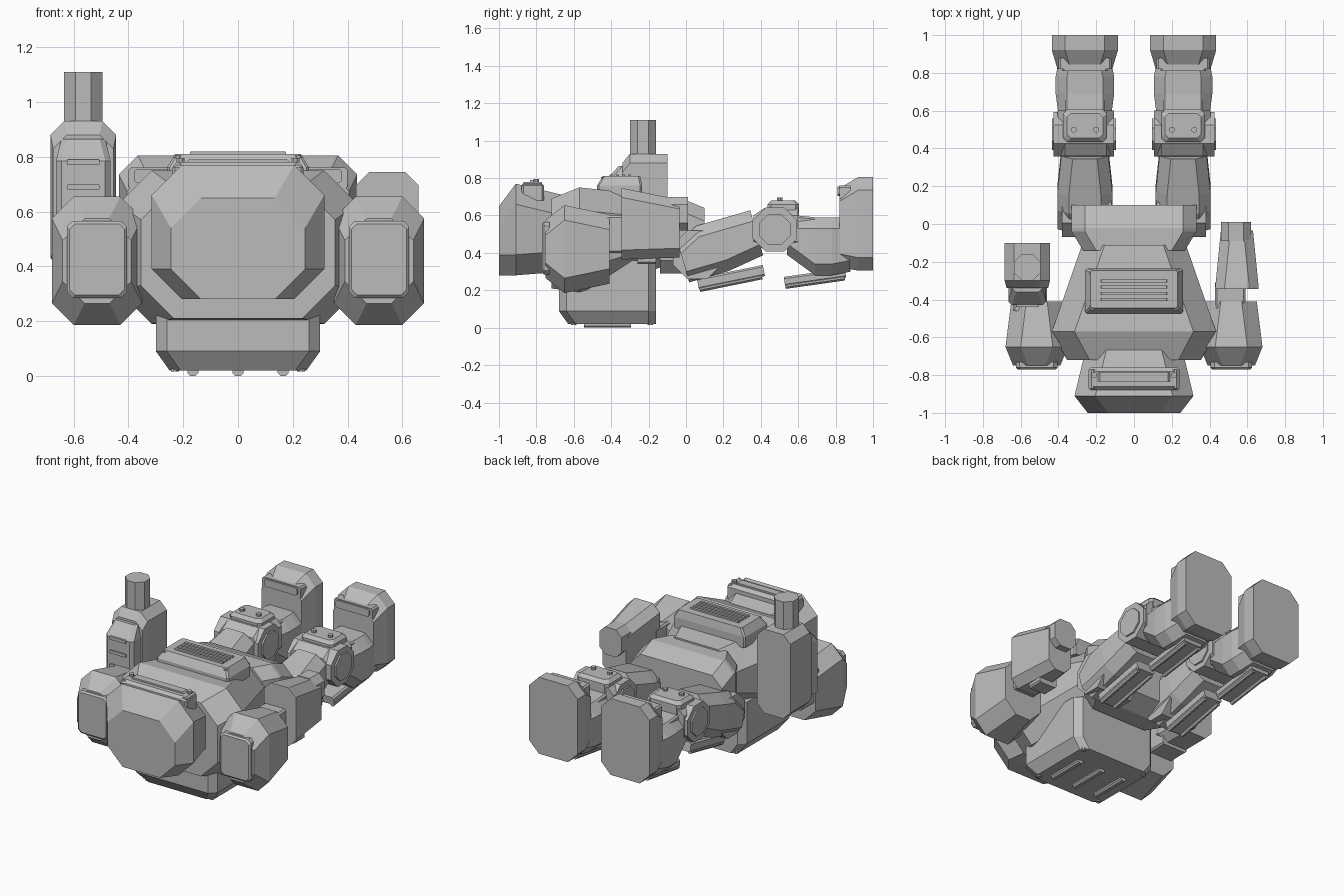
import bpy, bmesh, math
from mathutils import Matrix

default_cube = bpy.data.objects.get("Cube")
if default_cube:
    bpy.data.objects.remove(default_cube, do_unlink=True)

shade = .5
grey = bpy.data.materials.new("plain_grey")
grey.use_nodes = True
grey.diffuse_color = (shade, shade, shade, 1)
grey.node_tree.nodes["Principled BSDF"].inputs["Base Color"].default_value = grey.diffuse_color

LEFT, RIGHT = 1, -1
SIDES = (LEFT, RIGHT)
SQUARE_END = (0, 0, 0, 0)


def finish(name, bm, center, side, tilt=0):
    """Place the part, mirror it to its side and add it to the scene."""
    bm.transform(Matrix.Translation(center) @ Matrix.Rotation(tilt, 4, "X"))
    bmesh.ops.scale(bm, vec=(side, 1, 1), verts=bm.verts)
    bmesh.ops.recalc_face_normals(bm, faces=bm.faces)
    mesh = bpy.data.meshes.new(name)
    bm.to_mesh(mesh)
    bm.free()
    mesh.materials.append(grey)
    bpy.context.collection.objects.link(bpy.data.objects.new(name, mesh))


def chamfered_ring(bm, axis, position, left, right, low, high, cut):
    """Eight-cornered cross-section at one position along the axis."""
    corners = [(left + cut, low), (right - cut, low), (right, low + cut), (right, high - cut),
               (right - cut, high), (left + cut, high), (left, high - cut), (left, low + cut)]
    if axis == "y":
        return [bm.verts.new((across, position, up)) for across, up in corners]
    return [bm.verts.new((across, up, position)) for across, up in corners]


def block(name, center, size, axis="y", chamfer=.01, nose=SQUARE_END, tail=SQUARE_END,
          side=LEFT, tilt=0):
    """Chamfered block; nose and tail taper its ends by (depth, sides, low, high)."""
    bm = bmesh.new()
    width, length, height = (s / 2 for s in size)
    if axis == "z":
        length, height = height, length
    stations = [(-length, nose), (nose[0] - length, SQUARE_END),
                (length - tail[0], SQUARE_END), (length, tail)]
    if not tail[0]:
        stations.pop()
    if not nose[0]:
        stations.pop(0)
    rings = [chamfered_ring(bm, axis, position, inset - width, width - inset,
                            low - height, height - high, chamfer)
             for position, (depth, inset, low, high) in stations]
    for ring, following in zip(rings, rings[1:]):
        for i in range(len(ring)):
            bm.faces.new((ring[i - 1], ring[i], following[i], following[i - 1]))
    bm.faces.new(rings[0])
    bm.faces.new(rings[-1])
    finish(name, bm, center, side, tilt)


def drum(name, center, radius, depth, side=LEFT, sideways=False):
    """Eight-sided cylinder, upright or lying along x."""
    bm = bmesh.new()
    bmesh.ops.create_cone(bm, cap_ends=True, segments=8, radius1=radius, radius2=radius,
                          depth=depth, matrix=Matrix.Rotation(math.pi / 8, 4, "Z"))
    if sideways:
        bm.transform(Matrix.Rotation(math.pi / 2, 4, "Y"))
    finish(name, bm, center, side)


def bolt(name, center, side=LEFT):
    drum(name, center, radius=.016, depth=.03, side=side)


# Head with its brow
block("head", center=(0, -.83, .525), size=(.63, .34, .49), chamfer=.11,
      nose=(.09, .07, 0, .12), tail=(.25, .06, .02, .06))
block("brow_base", center=(0, -.82, .73), size=(.48, .12, .1), axis="z",
      tail=(.02, .02, .02, .02))
block("brow_bar", center=(0, -.81, .78), size=(.38, .05, .02))
for side in SIDES:
    block("brow_end", center=(.22, -.82, .76), size=(.03, .1, .04), side=side)
    bolt("brow_bolt", center=(.21, -.8, .78), side=side)

# Torso and pelvis
block("torso", center=(0, -.415, .47), size=(.87, .61, .56), chamfer=.12,
      nose=(.15, .08, .02, .06), tail=(.46, .16, .14, .05))
block("pelvis", center=(0, -.02, .49), size=(.66, .24, .4), chamfer=.07,
      nose=(.1, .06, 0, 0), tail=(.12, 0, .06, .05))

# Chest vent with slats
block("chest_vent", center=(0, -.355, .75), size=(.52, .24, .12), axis="z",
      tail=(.05, .03, .03, .01))
for row in range(4):
    block("vent_slat", center=(0, row * .033 - .4, .81), size=(.35, .016, .02), chamfer=.004)
for side in SIDES:
    for y in (-.44, -.26):
        bolt("vent_bolt", center=(.22, y, .79), side=side)

# Pack under the torso, with rails
block("back_pack", center=(0, -.42, .19), size=(.6, .52, .34), axis="z", chamfer=.04,
      nose=(.07, .05, .05, 0))
for column in (-1, 0, 1):
    block("pack_rail", center=(column * .165, -.42, .02), size=(.04, .25, .04))
for side in SIDES:
    for y in (-.6, -.19):
        bolt("pack_bolt", center=(.23, y, .03), side=side)

# Shoulders with front panels
for side in SIDES:
    block("shoulder", center=(.515, -.58, .42), size=(.33, .34, .47), chamfer=.08,
          nose=(.1, .04, .08, .08), tail=(.24, .03, .05, .05), side=side)
    block("shoulder_panel", center=(.515, -.75, .425), size=(.22, .04, .28), chamfer=.02,
          nose=(.01, .01, .01, .01), side=side)

# Left arm, stretched along the body
block("left_elbow", center=(.51, -.38, .5), size=(.16, .14, .2))
block("left_forearm", center=(.545, -.19, .555), size=(.23, .31, .38), chamfer=.05,
      tail=(.3, .03, .01, .06))
block("left_hand", center=(.54, -.04, .61), size=(.16, .1, .18), chamfer=.04)
block("left_wrist_block", center=(.53, -.21, .38), size=(.13, .1, .08))

# Right arm, raised upright
block("right_elbow", center=(.55, -.37, .47), size=(.18, .18, .22), side=RIGHT)
block("right_forearm", center=(.565, -.22, .655), size=(.24, .24, .55), chamfer=.05,
      nose=(.04, .01, .02, .05), side=RIGHT)
block("right_forearm_panel", center=(.565, -.36, .655), size=(.2, .14, .42), axis="z",
      chamfer=.02, tail=(.08, .02, .07, 0), side=RIGHT)
for z in (.6, .69, .78):
    block("forearm_slot", center=(.565, -.43, z), size=(.12, .02, .02), chamfer=.004, side=RIGHT)
drum("right_hand", center=(.565, -.23, 1), radius=.076, depth=.22, side=RIGHT)

for side in SIDES:
    # Thigh with plate and rails behind
    drum("hip_joint", center=(.25, .06, .39), radius=.14, depth=.26, side=side, sideways=True)
    block("thigh", center=(.26, .18, .435), size=(.29, .42, .28), chamfer=.06,
          nose=(.12, 0, 0, .06), tail=(.2, .02, .03, 0), side=side, tilt=.28)
    block("thigh_plate", center=(.26, .24, .27), size=(.13, .36, .06), side=side, tilt=.2)
    for x in (.21, .31):
        block("thigh_rail", center=(x, .24, .24), size=(.03, .34, .03), side=side, tilt=.2)

    # Knee
    drum("knee_joint", center=(.265, .475, .525), radius=.128, depth=.32, side=side, sideways=True)
    drum("knee_hub", center=(.265, .475, .525), radius=.09, depth=.34, side=side, sideways=True)
    block("knee_block", center=(.255, .48, .53), size=(.3, .24, .22), chamfer=.04,
          nose=(.06, 0, .02, .04), side=side)
    block("knee_cap", center=(.26, .52, .64), size=(.23, .17, .08), axis="z", chamfer=.02,
          tail=(.02, .02, .02, .02), side=side)
    for x in (.2, .32):
        bolt("knee_bolt", center=(x, .5, .68), side=side)

    # Shin with plates front and back
    block("shin", center=(.26, .71, .435), size=(.31, .34, .31), chamfer=.06,
          nose=(.15, .02, .11, 0), tail=(.1, .02, .02, 0), side=side)
    block("shin_plate", center=(.26, .69, .56), size=(.21, .3, .06), side=side, tilt=-.1)
    block("calf_plate", center=(.26, .69, .27), size=(.13, .33, .05), side=side, tilt=.14)
    for x in (.21, .31):
        block("calf_rail", center=(x, .69, .245), size=(.03, .32, .03), side=side, tilt=.14)

    # Foot
    block("foot", center=(.26, .91, .555), size=(.35, .18, .5), chamfer=.07,
          nose=(.1, .03, .02, .06), side=side)
    block("toe_plate", center=(.26, .85, .72), size=(.28, .06, .08), side=side)
    block("toe_bar", center=(.26, .84, .73), size=(.24, .06, .05), side=side)
